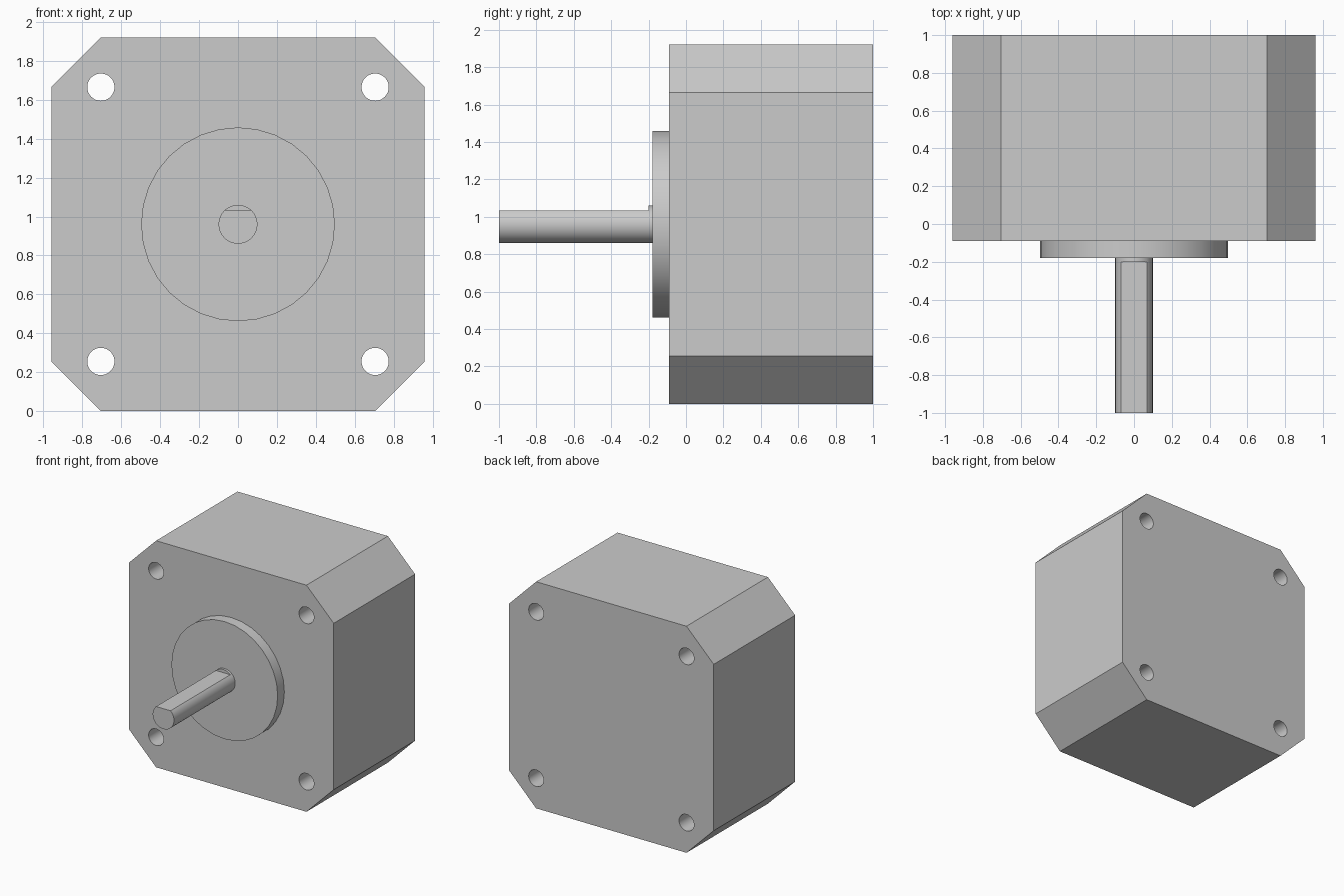
import bpy, bmesh
from math import radians
from mathutils import Matrix, Vector

if "Cube" in bpy.data.objects:
    bpy.data.objects.remove(bpy.data.objects["Cube"])

HALF, EDGE, MID = 0.96, 0.705, 0.96   # half width, chamfer start, axis height


def new_object(name, bm):
    bmesh.ops.recalc_face_normals(bm, faces=bm.faces[:])
    mesh = bpy.data.meshes.new(name)
    bm.to_mesh(mesh)
    bm.free()
    obj = bpy.data.objects.new(name, mesh)
    bpy.context.collection.objects.link(obj)
    return obj


def add_cylinder(bm, x, z, radius, y0, y1, sides=32):
    place = Matrix.Translation((x, (y0 + y1) / 2, z)) @ Matrix.Rotation(radians(90), 4, 'X')
    bmesh.ops.create_cone(bm, cap_ends=True, segments=sides, radius1=radius,
                          radius2=radius, depth=y1 - y0, matrix=place)


def cylinder(name, radius, y0, y1):
    bm = bmesh.new()
    add_cylinder(bm, 0, MID, radius, y0, y1)
    return new_object(name, bm)


def activate(obj):
    bpy.ops.object.select_all(action='DESELECT')
    obj.select_set(True)
    bpy.context.view_layer.objects.active = obj


def cut(obj, cutter):
    mod = obj.modifiers.new("cut", 'BOOLEAN')
    mod.operation, mod.solver, mod.object = 'DIFFERENCE', 'EXACT', cutter
    activate(obj)
    bpy.ops.object.modifier_apply(modifier=mod.name)
    bpy.data.objects.remove(cutter)


# Motor body: square block with chamfered corners
bm = bmesh.new()
outline = [(HALF, EDGE), (EDGE, HALF), (-EDGE, HALF), (-HALF, EDGE),
           (-HALF, -EDGE), (-EDGE, -HALF), (EDGE, -HALF), (HALF, -EDGE)]
face = bm.faces.new([bm.verts.new((x, -0.09, MID + z)) for x, z in outline])
ext = bmesh.ops.extrude_face_region(bm, geom=[face], use_keep_orig=True)
bmesh.ops.translate(bm, vec=(0, 1.09, 0),
                    verts=[g for g in ext["geom"] if isinstance(g, bmesh.types.BMVert)])
body = new_object("motor_body", bm)

# Four through mounting holes
bm = bmesh.new()
for sx in (-1, 1):
    for sz in (-1, 1):
        add_cylinder(bm, sx * EDGE, MID + sz * EDGE, 0.07, -0.3, 1.2)
cut(body, new_object("hole_cutter", bm))

# Round pilot boss on the front face
boss = cylinder("pilot_boss", 0.498, -0.18, -0.09)

# Shaft with a flat milled along its top, leaving a full round collar
shaft = cylinder("drive_shaft", 0.1, -1.0, -0.17)
bm = bmesh.new()
bmesh.ops.create_cube(bm, size=1, matrix=Matrix.Translation((0, -0.7, MID + 0.573)))
cut(shaft, new_object("flat_cutter", bm))

for obj in (body, boss, shaft):
    activate(obj)
    bpy.ops.object.shade_smooth_by_angle(angle=radians(25))
